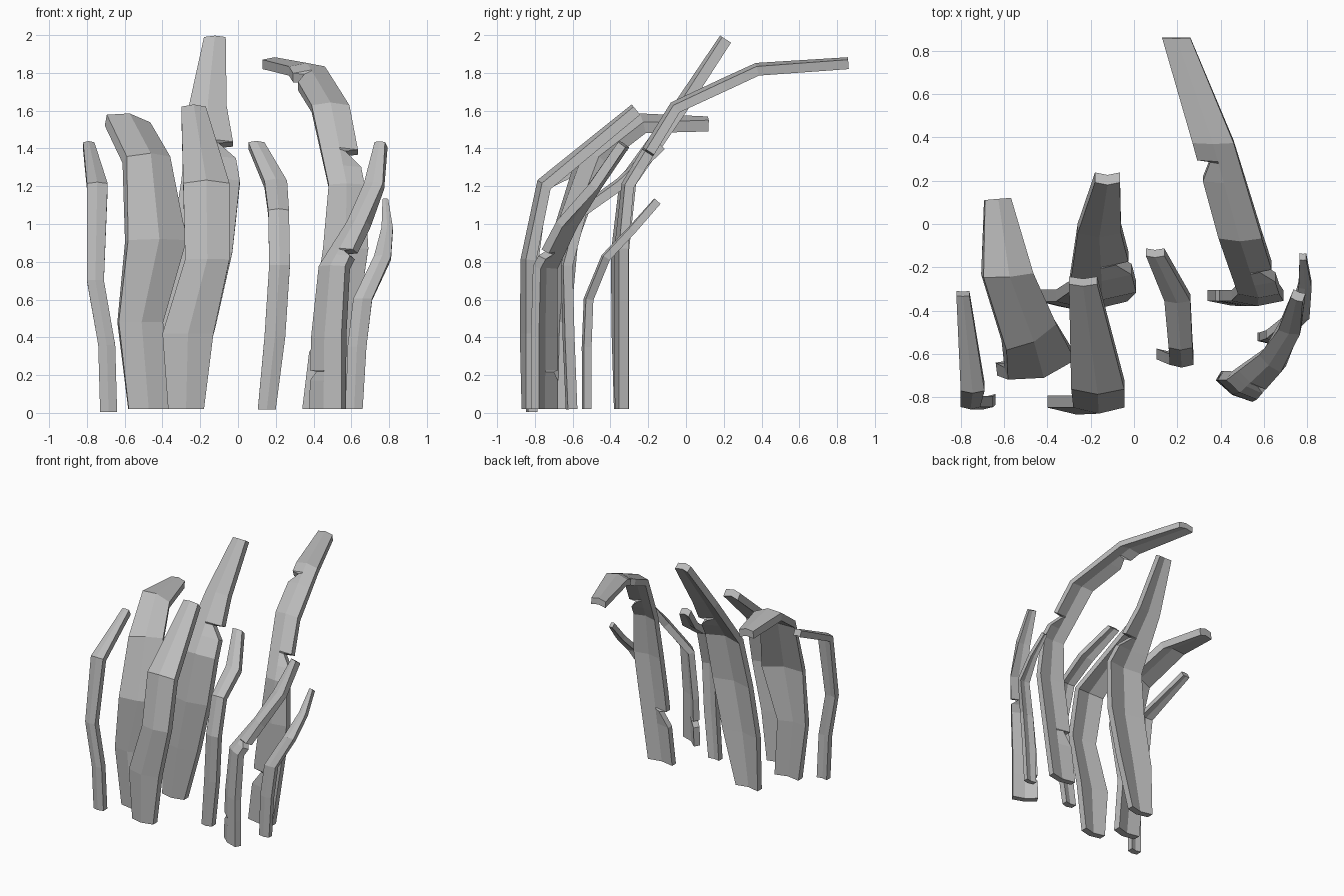
import bpy, bmesh
from mathutils import Vector

if "Cube" in bpy.data.objects:
    bpy.data.objects.remove(bpy.data.objects["Cube"])

grey = bpy.data.materials.new("plain grey")
grey.use_nodes = True
grey.diffuse_color = (0.5, 0.5, 0.5, 1)
grey.node_tree.nodes["Principled BSDF"].inputs["Base Color"].default_value = (0.5, 0.5, 0.5, 1)


def blade(name, stations, thick=0.055, fold=0.12, tears=()):
    """Folded strip. Station: left x, right x, y, z, optional y and z skew of the right edge.
    Tear: segment, fraction along it, side, depth across the width, reach."""
    rows = []
    for left, right, y, z, *skew in stations:
        dy, dz = (skew + [0, 0])[:2]
        rows.append((Vector((left, y, z)), Vector((right, y + dy, z + dz))))

    # outward normals follow the bend of the strip
    normals = []
    for i, (a, b) in enumerate(rows):
        lo, hi = rows[max(i - 1, 0)], rows[min(i + 1, len(rows) - 1)]
        run = (hi[0] + hi[1] - lo[0] - lo[1]).normalized()
        normals.append((b - a).cross(run).normalized())

    # ridge height is in proportion to the width
    def row(at, a, b, n):
        return [at, a, b, (a + b) / 2 + n * fold * (b - a).length, n]

    path = [row(i, a, b, n) for i, ((a, b), n) in enumerate(zip(rows, normals))]

    # torn nicks along an edge
    for seg, t, side, depth, reach in tears:
        for k, f in enumerate((t - reach, t, t + 0.02)):
            a = rows[seg][0].lerp(rows[seg + 1][0], f)
            b = rows[seg][1].lerp(rows[seg + 1][1], f)
            nick = row(seg + f, a, b, normals[seg].lerp(normals[seg + 1], f).normalized())
            if k == 1 and side < 0:
                nick[1] = a.lerp(b, depth)
            elif k == 1:
                nick[2] = b.lerp(a, depth)
            path.append(nick)
    path.sort(key=lambda p: p[0])

    bm = bmesh.new()
    rings = []
    for _, a, b, ridge, n in path:
        h = n * thick / 2
        ring = (a + h, ridge + h, b + h, b - h, ridge - h, a - h)
        rings.append([bm.verts.new(p) for p in ring])
    for lo, hi in zip(rings, rings[1:]):
        for j in range(6):
            k = (j + 1) % 6
            bm.faces.new((lo[j], lo[k], hi[k], hi[j]))
    for r in (rings[0], rings[-1]):
        bm.faces.new((r[0], r[1], r[4], r[5]))
        bm.faces.new((r[1], r[2], r[3], r[4]))
    bmesh.ops.recalc_face_normals(bm, faces=bm.faces)
    mesh = bpy.data.meshes.new(name)
    bm.to_mesh(mesh)
    bm.free()
    mesh.materials.append(grey)
    obj = bpy.data.objects.new(name, mesh)
    bpy.context.collection.objects.link(obj)


# Slim blades
blade("slim_blade_right", [
    (-.73, -.64, -.81, .005), (-.74, -.65, -.82, .36), (-.80, -.71, -.82, .7),
    (-.80, -.69, -.75, 1.2), (-.82, -.76, -.32, 1.41)], .05)
blade("slim_blade_centre", [
    (.105, .20, -.60, .02), (.14, .25, -.615, .4), (.165, .275, -.625, .78),
    (.16, .27, -.55, 1.06), (.14, .26, -.34, 1.21), (.055, .14, -.13, 1.415)], .05)
blade("slim_blade_left", [
    (.57, .66, -.52, .02), (.58, .68, -.52, .35), (.61, .71, -.51, .6),
    (.72, .81, -.42, .82), (.76, .82, -.28, .97), (.765, .795, -.15, 1.12)], .04)

# Twisting blade at the front left
blade("twisted_blade", [
    (.39, .56, -.70, .02, -.10), (.40, .56, -.70, .4, -.10), (.44, .58, -.70, .77, -.09),
    (.59, .69, -.59, 1.0, -.08), (.67, .77, -.47, 1.2, -.02), (.73, .785, -.32, 1.42, -.02)],
    .05, .1, [(0, .52, -1, .2, .12), (2, .35, 1, .35, .12)])

# Broad blades
blade("broad_blade_right", [
    (-.58, -.37, -.66, .02, .01), (-.635, -.40, -.67, .48, .03), (-.59, -.28, -.69, .91, .09),
    (-.60, -.37, -.56, 1.34, .12), (-.70, -.47, -.24, 1.55, .02, -.04),
    (-.69, -.57, .11, 1.53, .01, -.01)], .06)
blade("broad_blade_front", [
    (-.37, -.18, -.82, .02), (-.40, -.13, -.82, .42), (-.28, -.045, -.82, .81),
    (-.29, -.045, -.74, 1.2), (-.30, -.17, -.26, 1.60)], .055)
blade("tall_blade_back", [
    (-.44, -.24, -.33, .02), (-.43, -.12, -.33, .45), (-.36, -.03, -.33, .85),
    (-.30, .01, -.29, 1.22), (-.26, -.06, -.02, 1.61), (-.18, -.065, .215, 1.975)],
    .055, .12, [(3, .5, 1, .3, .2)])
blade("arching_blade_left", [
    (.34, .56, -.33, .02), (.41, .65, -.33, .6), (.45, .69, -.33, .87), (.48, .67, -.30, 1.2),
    (.39, .59, -.05, 1.61), (.27, .46, .38, 1.81), (.13, .26, .86, 1.845)],
    .05, .1, [(0, .72, -1, .3, .2), (3, .42, 1, .35, .2), (4, .8, -1, .3, .2)])
